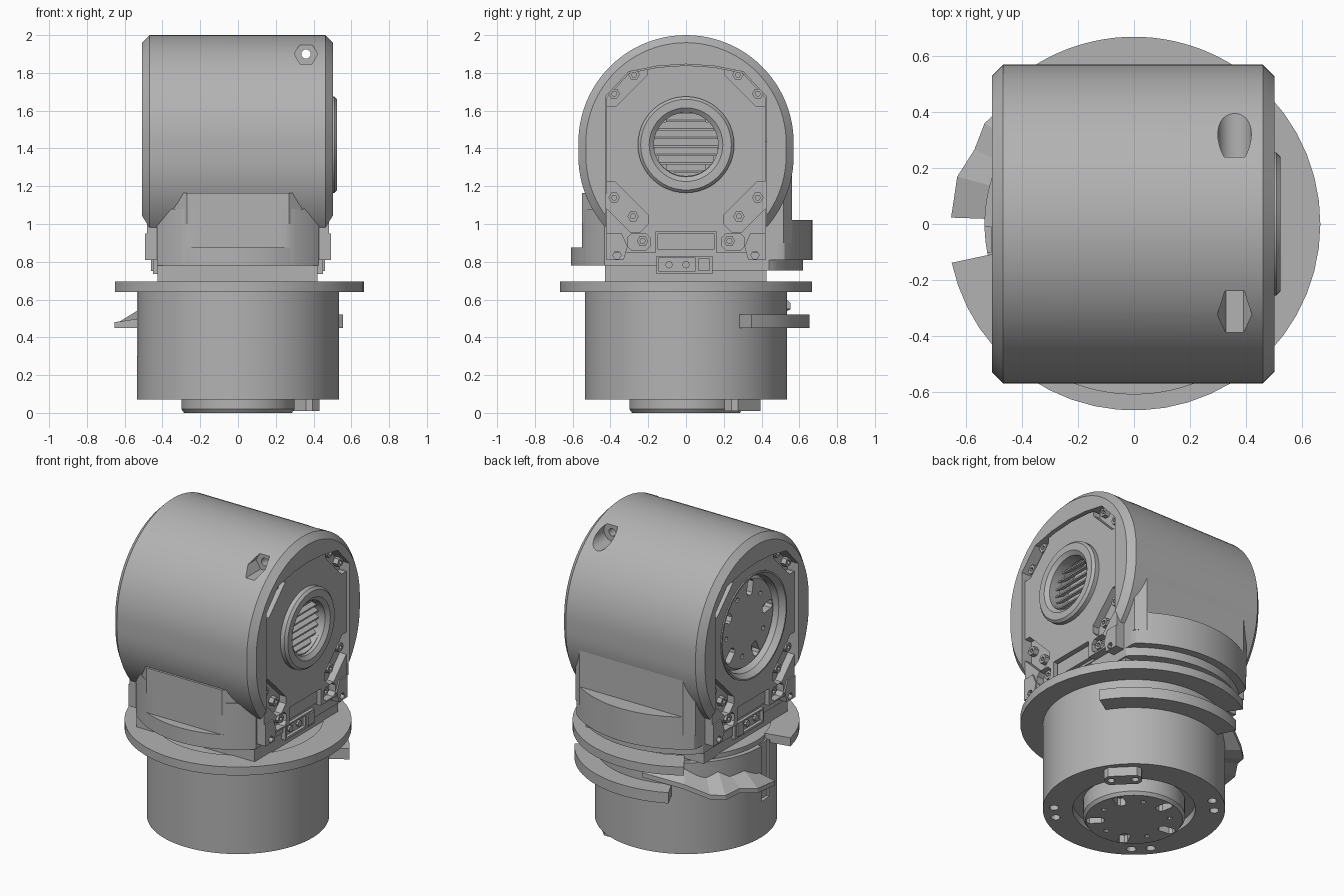
import bpy, bmesh
from math import sin, cos, pi, radians

cube = bpy.data.objects.get("Cube")
if cube:
    bpy.data.objects.remove(cube, do_unlink=True)

grey = bpy.data.materials.new("machine grey")
grey.use_nodes = True
grey.diffuse_color = (0.45, 0.45, 0.45, 1)
grey.node_tree.nodes["Principled BSDF"].inputs["Base Color"].default_value = (0.45, 0.45, 0.45, 1)

HUB = 1.43  # height of the head's axis


def place(u, v, h, axis):
    return {"X": (h, u, v), "Y": (u, h, v), "Z": (u, v, h)}[axis]


def finish(name, bm):
    bmesh.ops.recalc_face_normals(bm, faces=bm.faces)
    mesh = bpy.data.meshes.new(name)
    bm.to_mesh(mesh)
    bm.free()
    mesh.materials.append(grey)
    ob = bpy.data.objects.new(name, mesh)
    bpy.context.collection.objects.link(ob)
    return ob


def loft(name, sections, capped=True):
    """Skin a list of equal-length closed loops of 3D points."""
    bm = bmesh.new()
    loops = [[bm.verts.new(p) for p in s] for s in sections]
    pairs = list(zip(loops, loops[1:]))
    if capped:
        bm.faces.new(loops[0])
        bm.faces.new(loops[-1])
    else:
        pairs.append((loops[-1], loops[0]))
    for a, b in pairs:
        for i in range(len(a)):
            j = (i + 1) % len(a)
            bm.faces.new((a[i], a[j], b[j], b[i]))
    return finish(name, bm)


def prism(name, pts, axis, a, b):
    return loft(name, [[place(u, v, h, axis) for u, v in pts] for h in (a, b)])


def lathe(name, profile, axis, cu=0, cv=0, n=72, capped=True):
    """Revolve (radius, height) points; uncapped profiles close into a ring."""
    return loft(name, [[place(cu + r * cos(2 * pi * i / n), cv + r * sin(2 * pi * i / n), h, axis)
                        for i in range(n)] for r, h in profile], capped)


def arc(r, a0, a1, n=40):
    return [(r * cos(radians(a0 + (a1 - a0) * i / n)), r * sin(radians(a0 + (a1 - a0) * i / n)))
            for i in range(n + 1)]


def sector(r0, r1, a0, a1):
    return arc(r1, a0, a1) + arc(r0, a1, a0)


def rect(u0, u1, v0, v1):
    return [(u0, v0), (u1, v0), (u1, v1), (u0, v1)]


def bar(cu, cv, half, wide, angle):
    """Rectangle with clipped corners, turned by an angle."""
    k = wide * 0.5
    pts = [(-half, -k), (-half + k, -wide), (half - k, -wide), (half, -k),
           (half, k), (half - k, wide), (-half + k, wide), (-half, k)]
    c, s = cos(angle), sin(angle)
    return [(cu + u * c - v * s, cv + u * s + v * c) for u, v in pts]


def cut(ob, cutters):
    for c in cutters:
        m = ob.modifiers.new("cut", "BOOLEAN")
        m.solver = "EXACT"
        m.object = c
        bpy.context.view_layer.objects.active = ob
        bpy.ops.object.modifier_apply(modifier=m.name)
        bpy.data.objects.remove(c, do_unlink=True)


def slotted_disc(name, r, axis, outer, inner, cv):
    """Output disc with radial notches and small holes on its outer face."""
    d = 0.05 if inner > outer else -0.05
    disc = lathe(name, [(r * 0.95, outer), (r, outer + d * 0.4), (r, inner)], axis, 0, cv)
    cutters = []
    for i in range(5):
        t = 2 * pi * i / 5 + 0.5
        cutters.append(prism("cutter", bar(r * 0.76 * cos(t), cv + r * 0.76 * sin(t), r * 0.17, r * 0.1, t),
                             axis, outer - d, outer + d))
        t += pi / 5
        cutters.append(lathe("cutter", [(0.015, outer - d), (0.015, outer + d)], axis,
                             r * 0.7 * cos(t), cv + r * 0.7 * sin(t), 10))
    cut(disc, cutters)


# Base drum with a recessed underside, side notch and bolt holes
base = lathe("base_drum", [(0.535, 0.07), (0.535, 0.66)], "Z", n=96)
holes = [lathe("cutter", [(0.36, 0.0), (0.36, 0.12)], "Z"),
         prism("cutter", rect(-0.6, -0.51, -0.1, -0.01), "Z", 0.3, 0.7)]
for quarter in (135, 225, 315):
    for off in (-7, 7):
        u, v = arc(0.47, quarter + off, 0, 1)[0]
        holes.append(lathe("cutter", [(0.028, 0.0), (0.028, 0.11)], "Z", u, v, 12))
cut(base, holes)
slotted_disc("base_output_disc", 0.3, "Z", 0.0, 0.13, 0)

# Locating block under the base
block = prism("base_locating_block", bar(0.335, 0.3, 0.11, 0.05, radians(135)), "Z", 0.01, 0.09)
cut(block, [lathe("cutter", [(0.022, 0), (0.022, 0.05)], "Z", 0.335 + s * 0.05, 0.3 - s * 0.05, 12)
            for s in (-1, 1)])

# Flange with its missing segment, lower guard strip and broken remnant
prism("flange", sector(0.5, 0.667, -168, 124), "Z", 0.64, 0.695)
lathe("flange_core", [(0.505, 0.64), (0.505, 0.69)], "Z")
prism("guard_strip", sector(0.52, 0.655, 32, 116), "Z", 0.45, 0.52)
rows = [(98, 0.56, 0.55, 0.62), (124, 0.6, 0.52, 0.64), (138, 0.63, 0.46, 0.57), (146, 0.645, 0.45, 0.6),
        (155, 0.63, 0.47, 0.55), (165, 0.655, 0.45, 0.56), (178, 0.655, 0.45, 0.5)]
shard = []
for ang, r, z0, z1 in rows:
    c, s = cos(radians(ang)), sin(radians(ang))
    shard.append([(0.52 * c, 0.52 * s, z0), (r * c, r * s, z0),
                  (r * c, r * s, z0 + 0.03), (0.52 * c, 0.52 * s, z1)])
broken_guard = loft("broken_guard", shard)

# Neck
prism("neck", rect(-0.425, 0.42, -0.43, 0.425), "Z", 0.68, 0.87)


# Lower body: vertical drum trimmed flat on the sides, front and back
def trimmed(pts, y_max):
    return [(max(-0.43, min(0.43, x)), max(-y_max, min(y_max, y))) for x, y in pts]


prism("lower_body", trimmed(arc(0.61, 0, 360, 120)[:-1], 0.55), "Z", 0.78, 1.08)
prism("front_wall", [(0.43, -0.36), (0.43, -0.43), (0.27, -0.55), (-0.27, -0.55), (-0.43, -0.43),
                     (-0.43, -0.36)], "Z", 1.0, 1.165)
prism("back_wall", [(0.43, 0.36), (0.43, 0.515), (0.37, 0.56), (-0.37, 0.56), (-0.43, 0.515),
                    (-0.43, 0.36)], "Z", 0.9, 1.44)
prism("front_lip", trimmed(arc(0.61, 180, 360, 60), 1), "Z", 0.78, 0.875)
prism("back_lip", trimmed(arc(0.67, 0, 180, 60), 1), "Z", 0.81, 1.02)
prism("back_under_ring", trimmed(arc(0.62, 0, 180, 60), 1), "Z", 0.755, 0.82)


# Head: stretched horizontal drum with chamfered ends, side recesses and ports
def stadium(r, x):
    return ([(x, u, v + HUB) for u, v in arc(r, 0, 180, 48)] +
            [(x, u, v + HUB - 0.07) for u, v in arc(r, 180, 360, 48)])


head = loft("head_drum", [stadium(0.53, -0.508), stadium(0.57, -0.468),
                          stadium(0.57, 0.462), stadium(0.53, 0.502)])
plate_pts = [(-0.42, 0.85), (0.42, 0.85), (0.42, 1.67), (0.3, 1.8), (0.15, 1.83), (0, 1.84),
             (-0.15, 1.83), (-0.3, 1.8), (-0.42, 1.67)]
recess_pts = [(u * 1.012, v + 0.006 if v > 1 else 0.7) for u, v in plate_pts]
cutters = [prism("cutter", recess_pts, "X", s * 0.42, s * 0.6) for s in (-1, 1)]
cutters += [lathe("cutter", [(0.33, -0.6), (0.33, -0.36)], "X", 0, HUB),
            lathe("cutter", [(0.175, 0.36), (0.175, 0.6)], "X", 0, HUB),
            lathe("cutter", [(0.062, -0.7), (0.062, -0.24)], "Y", 0.36, 1.9, 6),
            lathe("cutter", [(0.06, 0.24), (0.06, 0.7)], "Y", 0.36, 1.9, 32),
            lathe("cutter", [(0.025, -0.5), (0.025, 0.5)], "Y", 0.36, 1.9, 12)]
cut(head, cutters)

# Side plates with corner pockets, bolts, feet and connector
for s, side in ((1, "left"), (-1, "right")):
    face = 0.482 * s
    floor = 0.435 * s
    plate = prism(side + "_side_plate", plate_pts, "X", s * 0.4, face)
    opening = 0.175 if s > 0 else 0.33
    cutters = [lathe("cutter", [(opening, s * 0.3), (opening, s * 0.6)], "X", 0, HUB)]
    bolts = []
    for m in (-1, 1):
        cutters.append(prism("cutter", bar(m * 0.335, 1.75, 0.15, 0.065, -m * pi / 4), "X", floor, s * 0.6))
        cutters.append(prism("cutter", bar(m * 0.335, 1.09, 0.16, 0.065, m * pi / 4), "X", floor, s * 0.6))
        cutters.append(prism("cutter", bar(m * 0.25, 0.905, 0.06, 0.045, 0), "X", floor, s * 0.6))
        bolts += [(m * 0.275, 1.79), (m * 0.38, 1.69), (m * 0.38, 1.14), (m * 0.28, 1.04), (m * 0.23, 0.91)]
        foot = prism(side + "_plate_foot", [(m * 0.42, 0.81), (m * 0.42, 0.95), (m * 0.34, 0.95),
                                            (m * 0.31, 0.88), (m * 0.33, 0.81)], "X", s * 0.4, s * 0.492)
        cut(foot, [lathe("cutter", [(0.022, s * 0.46), (0.022, s * 0.55)], "X", m * 0.365, 0.835, 6)])
    cutters.append(prism("cutter", rect(-0.16, 0.16, 0.8, 0.96), "X", floor, s * 0.6))
    cut(plate, cutters)
    for i, (y, z) in enumerate(bolts):
        bolt = lathe(f"{side}_bolt_{i + 1}", [(0.03, s * 0.41), (0.03, s * 0.468)], "X", y, z, 6)
        cut(bolt, [lathe("cutter", [(0.014, s * 0.45), (0.014, s * 0.5)], "X", y, z, 6)])
    prism(side + "_connector_cover", rect(-0.15, 0.15, 0.865, 0.95), "X", s * 0.4, s * 0.46)
    # Socket panel on the neck
    socket = prism(side + "_socket_panel", rect(-0.155, 0.14, 0.735, 0.83), "X", s * 0.4, s * 0.45)
    cut(socket, [prism("cutter", rect(-0.145, 0.05, 0.75, 0.82), "X", s * 0.43, s * 0.5)])
    for y in (-0.09, 0):
        lathe(side + "_socket_pin", [(0.02, s * 0.41), (0.02, s * 0.445)], "X", y, 0.785, 8)
    prism(side + "_socket_key", rect(0.065, 0.125, 0.75, 0.82), "X", s * 0.44, s * 0.46)

# Left boss ring with louvred opening
lathe("boss_ring", [(0.17, 0.43), (0.255, 0.43), (0.255, 0.51), (0.24, 0.525), (0.195, 0.525), (0.17, 0.505)],
      "X", 0, 1.42, 48, capped=False)
for i in range(7):
    z = 1.42 + (i - 3) * 0.045
    half = (0.172 ** 2 - (z - 1.42) ** 2) ** 0.5
    loft("louvre_slat", [[(0.40, y, z + 0.02), (0.46, y, z - 0.014), (0.46, y, z - 0.004), (0.40, y, z + 0.03)]
                         for y in (-half, half)])

# Right bearing ring and output disc
lathe("bearing_ring", [(0.3, -0.38), (0.335, -0.38), (0.335, -0.49), (0.325, -0.49), (0.3, -0.455)],
      "X", 0, HUB, 64, capped=False)
slotted_disc("head_output_disc", 0.29, "X", -0.43, -0.34, HUB)

# Smooth round surfaces while keeping edges sharp
for ob in bpy.context.scene.objects:
    ob.select_set(ob.type == "MESH" and ob != broken_guard)
bpy.context.view_layer.objects.active = head
bpy.ops.object.shade_smooth_by_angle(angle=radians(30))
